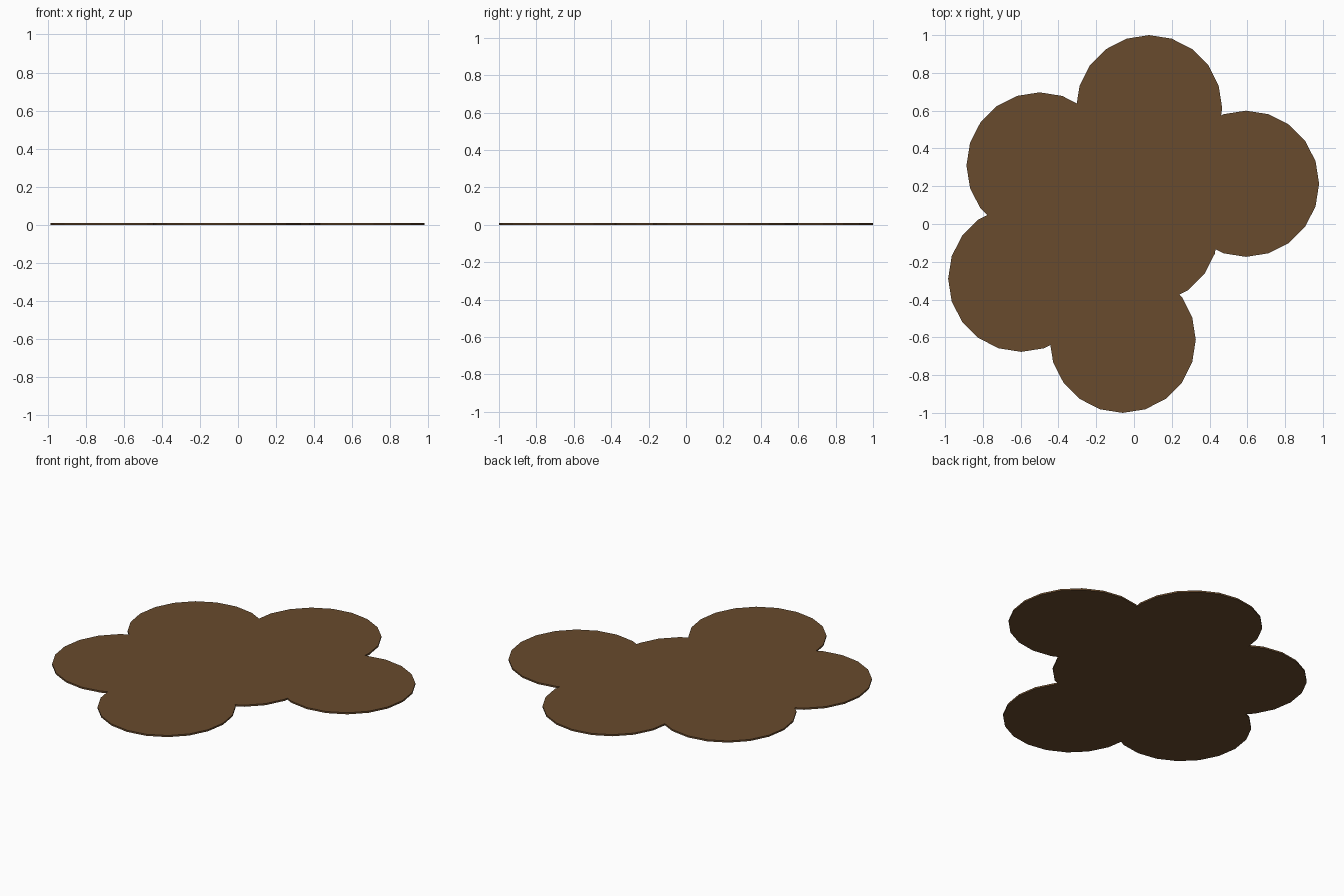
import bpy

if "Cube" in bpy.data.objects:
    bpy.data.objects.remove(bpy.data.objects["Cube"])

RADIUS = 0.387
THICKNESS = 0.01
SIDES = 20

mat = bpy.data.materials.new("brown")
mat.diffuse_color = (0.14, 0.07, 0.026, 1)
mat.use_nodes = True
mat.node_tree.nodes["Principled BSDF"].inputs["Base Color"].default_value = mat.diffuse_color


def disc(name, x, y):
    """Thin flat-shaded 20-sided disc lying on the ground."""
    bpy.ops.mesh.primitive_cylinder_add(
        vertices=SIDES, radius=RADIUS, depth=THICKNESS,
        location=(x, y, THICKNESS / 2))
    ob = bpy.context.object
    ob.name = name
    ob.data.materials.append(mat)
    return ob


# Central patch and the five overlapping lobes around it
disc("patch_centre", 0.06, -0.037)
disc("patch_back", 0.08, 0.613)
disc("patch_right", 0.593, 0.213)
disc("patch_front", -0.06, -0.613)
disc("patch_front_left", -0.597, -0.29)
disc("patch_back_left", -0.50, 0.31)
